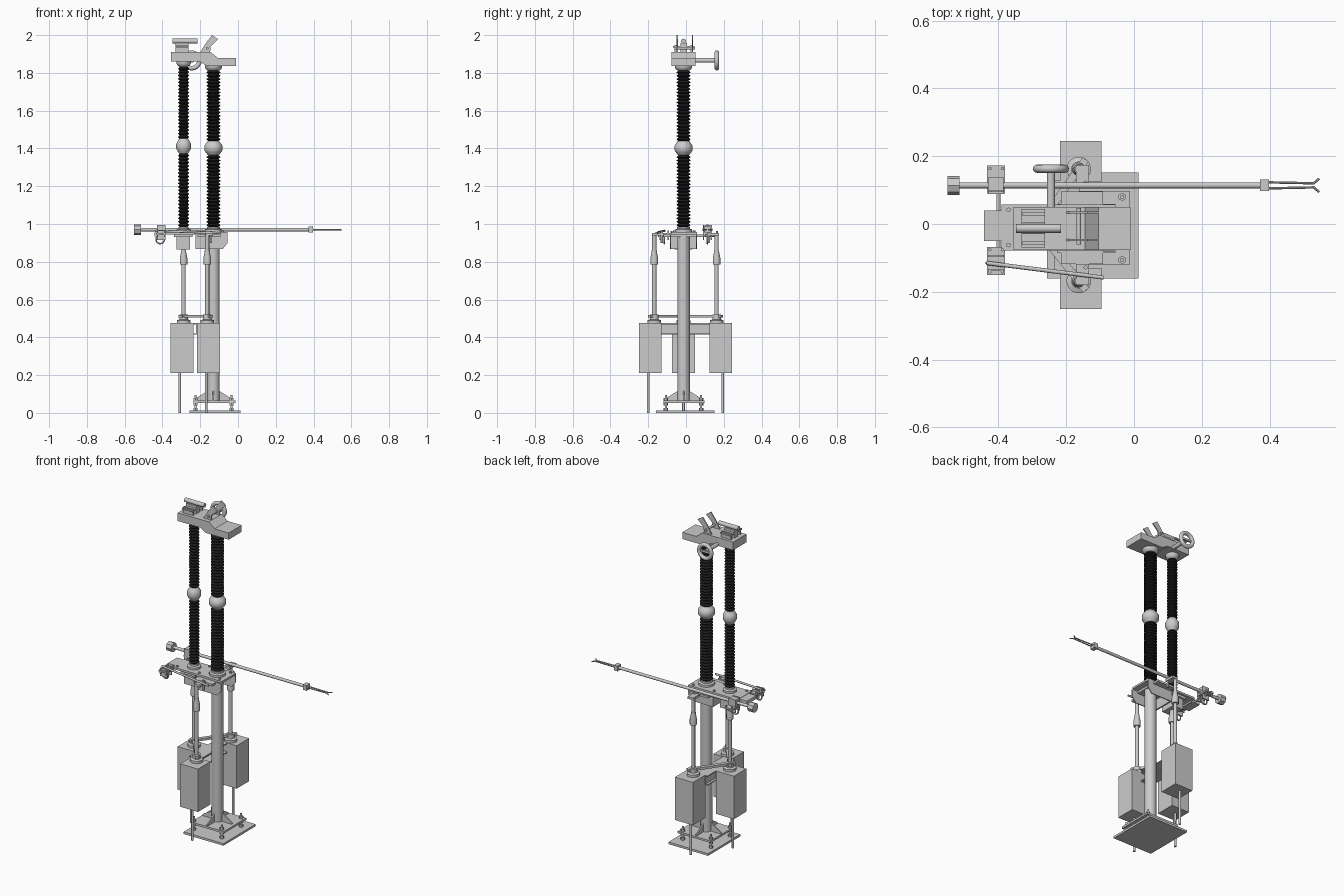
import bpy, bmesh
from math import pi, cos, sin
from mathutils import Vector

if "Cube" in bpy.data.objects:
    bpy.data.objects.remove(bpy.data.objects["Cube"])

YC = -0.013            # centre plane of the main stack
BX, SX = -0.13, -0.288  # main column and slim insulator positions

black = bpy.data.materials.new("black_rubber")
black.diffuse_color = (0.012, 0.012, 0.012, 1)
black.use_nodes = True
black.node_tree.nodes["Principled BSDF"].inputs["Base Color"].default_value = black.diffuse_color


def finish(name, bm, smooth=False, mat=None):
    bmesh.ops.recalc_face_normals(bm, faces=bm.faces)
    me = bpy.data.meshes.new(name)
    bm.to_mesh(me)
    bm.free()
    ob = bpy.data.objects.new(name, me)
    bpy.context.collection.objects.link(ob)
    if mat:
        me.materials.append(mat)
    if smooth:
        bpy.context.view_layer.objects.active = ob
        ob.select_set(True)
        bpy.ops.object.shade_smooth_by_angle(angle=0.6)
        ob.select_set(False)
    return ob


def box(name, x, y, z):
    """Box from (min, max) ranges."""
    bm = bmesh.new()
    bmesh.ops.create_cube(bm, size=1)
    for v in bm.verts:
        v.co = [r[0] + (c + 0.5) * (r[1] - r[0]) for c, r in zip(v.co, (x, y, z))]
    return finish(name, bm)


def rod(name, a, b, r, seg=16, r2=None):
    """Cylinder or cone between two points."""
    a, b = Vector(a), Vector(b)
    bm = bmesh.new()
    bmesh.ops.create_cone(bm, cap_ends=True, segments=seg, radius1=r,
                          radius2=r if r2 is None else r2, depth=(b - a).length)
    ob = finish(name, bm, seg > 8)
    ob.rotation_mode = 'QUATERNION'
    ob.rotation_quaternion = (b - a).to_track_quat('Z', 'Y')
    ob.location = (a + b) / 2
    return ob


def lathe(name, prof, x, y, seg=24, mat=None):
    """Closed solid of revolution from (radius, z) points."""
    bm = bmesh.new()
    rings = [[bm.verts.new((x + r * cos(2 * pi * i / seg), y + r * sin(2 * pi * i / seg), z))
              for i in range(seg)] for r, z in prof]
    for p, q in zip(rings, rings[1:]):
        for i in range(seg):
            j = (i + 1) % seg
            bm.faces.new((p[i], p[j], q[j], q[i]))
    bm.faces.new(rings[0])
    bm.faces.new(rings[-1])
    return finish(name, bm, True, mat)


def plate(name, pts, origin, u, w, t):
    """2D outline extruded by t along the normal of axes u and w, centred."""
    u, w, o = Vector(u), Vector(w), Vector(origin)
    n = u.cross(w).normalized() * t
    bm = bmesh.new()
    f = bm.faces.new([bm.verts.new(o + u * a + w * b - n / 2) for a, b in pts])
    ext = bmesh.ops.extrude_face_region(bm, geom=[f])
    bmesh.ops.translate(bm, vec=n, verts=[v for v in ext['geom'] if isinstance(v, bmesh.types.BMVert)])
    return finish(name, bm)


def ring(name, loc, R, r, rot, seg=32):
    bpy.ops.mesh.primitive_torus_add(major_segments=seg, minor_segments=12, location=loc,
                                     rotation=rot, major_radius=R, minor_radius=r)
    bpy.context.object.name = name
    bpy.ops.object.shade_smooth()


# Base plate, levelling flange, anchor studs, gussets and column
box("base_plate", (-0.256, 0.013), (-0.16, 0.152), (0, 0.013))
box("levelling_flange", (-0.235, -0.012), (-0.12, 0.098), (0.053, 0.065))
for sx in (-1, 1):
    for sy in (-1, 1):
        x, y = BX + sx * 0.095, YC + sy * 0.093
        rod("anchor_stud", (x, y, 0.01), (x, y, 0.095), 0.006, 12)
        for z in (0.013, 0.039, 0.065):
            rod("anchor_nut", (x, y, z), (x, y, z + 0.014), 0.012, 6)
for i in range(4):
    a = i * pi / 2
    plate("column_gusset", [(0.028, 0.065), (0.1, 0.065), (0.1, 0.073), (0.028, 0.118)],
          (BX, YC, 0), (cos(a), sin(a), 0), (0, 0, 1), 0.008)
rod("column", (BX, YC, 0.06), (BX, YC, 0.94), 0.033, 32)

# Drive cabinets with conduits, rods, couplings and link bars
drives = [("front", -0.157, -0.19, -0.168), ("rear", -0.157, 0.184, 0.162), ("left", -0.297, YC, YC)]
for side, x, y, ry in drives:
    box(side + "_cabinet", (x - 0.061, x + 0.061), (y - 0.06, y + 0.06), (0.212, 0.475))
    cy = y - 0.01 if y < -0.1 else y + 0.01 if y > 0.1 else y
    rod(side + "_conduit", (x - 0.012, cy, 0), (x - 0.012, cy, 0.22), 0.007, 12)
    rx = SX if side == "left" else -0.163
    top = 0.87 if side == "left" else 0.95
    lathe(side + "_bearing", [(0.036, 0.475), (0.036, 0.49), (0.022, 0.495), (0.022, 0.52)], rx, ry)
    rod(side + "_drive_rod", (rx, ry, 0.48), (rx, ry, top), 0.011)
    lathe(side + "_coupling", [(0.02, 0.785), (0.02, 0.82), (0.014, 0.85), (0.014, 0.86)], rx, ry, 12)
    if side != "left":
        s = 1 if ry > 0 else -1
        d = Vector((rx - SX, ry - YC, 0)).normalized()
        L = Vector((rx - SX, ry - YC, 0)).length
        plate(side + "_link_bar", [(-0.03, 0.504), (L + 0.035, 0.504), (L + 0.035, 0.518), (-0.03, 0.518)],
              (SX, YC, 0), d, (0, 0, 1), 0.022)
        # Crank at the head of the rod
        box(side + "_crank", (rx - 0.008, rx + 0.03), tuple(sorted((ry + s * 0.012, ry - s * 0.05))), (0.938, 0.952))
        rod(side + "_crank_pin", (rx + 0.02, ry - s * 0.04, 0.9), (rx + 0.02, ry - s * 0.04, 0.962), 0.006, 12)
box("cabinet_bracket_web", (-0.222, -0.216), (-0.135, 0.128), (0.415, 0.475))
for z in (0.415, 0.469):
    box("cabinet_bracket_lip", (-0.236, -0.16), (-0.135, 0.128), (z, z + 0.006))

# Top platform with brackets below
box("platform", (-0.39, -0.055), (-0.078, 0.058), (0.945, 0.957))
box("cross_plate", (-0.215, -0.092), (-0.118, 0.096), (0.932, 0.945))
box("left_gearbox", (-0.325, -0.255), (-0.06, 0.035), (0.865, 0.93))
box("gearbox_mount", (-0.34, -0.24), (-0.07, 0.045), (0.93, 0.945))
for y in (-0.085, 0.053):
    plate("platform_side_bracket", [(-0.225, 0.868), (-0.08, 0.868), (-0.055, 0.9), (-0.055, 0.945), (-0.225, 0.945)],
          (0, y + 0.003, 0), (1, 0, 0), (0, 0, 1), 0.006)
box("platform_cross_bracket", (-0.225, -0.215), (-0.085, 0.056), (0.868, 0.945))
for x in (-0.37, -0.22, -0.08):
    for y in (-0.062, 0.042):
        rod("platform_bolt", (x, y, 0.955), (x, y, 0.965), 0.007, 6)


# Ribbed insulator stacks
def ribs(name, x, r, z0, z1):
    n = round((z1 - z0) / 0.018)
    p = (z1 - z0) / n
    prof = []
    for i in range(n):
        z = z0 + i * p
        prof += [(r * 0.72, z), (r, z + p * 0.4), (r, z + p * 0.5)]
    lathe(name, prof + [(r * 0.72, z1)], x, YC, 24, black)


def ball(name, x, r, z, h):
    lathe(name, [(r * 0.6, z - h), (r * 0.85, z - h * 0.6), (r, z - h * 0.3), (r, z + h * 0.3),
                 (r * 0.85, z + h * 0.6), (r * 0.6, z + h)], x, YC, 32)


for name, x, r, zb, zt, m, h, br in (("main", BX, 0.037, 0.985, 1.812, 1.402, 0.038, 0.048),
                                     ("slim", SX, 0.029, 0.985, 1.832, 1.412, 0.04, 0.039)):
    lathe(name + "_base_flange", [(r + 0.009, 0.957), (r + 0.009, 0.97), (r - 0.002, 0.975), (r - 0.002, zb)], x, YC)
    ribs(name + "_lower_insulator", x, r, zb, m - h)
    ball(name + "_joint", x, br, m, h)
    ribs(name + "_upper_insulator", x, r, m + h, zt)
    lathe(name + "_top_cap", [(r - 0.006, zt), (r + 0.004, zt + 0.008), (r + 0.009, zt + 0.018), (r + 0.009, zt + 0.032)], x, YC)

# Terminal head: left housing, sloped right housing, contact jaws
box("left_head_housing", (-0.355, -0.205), (-0.077, 0.05), (1.86, 1.91))
plate("right_head_housing", [(-0.165, 1.837), (-0.01, 1.837), (-0.01, 1.878), (-0.105, 1.878), (-0.145, 1.91),
                             (-0.205, 1.91), (-0.205, 1.862)], (0, YC, 0), (1, 0, 0), (0, 0, 1), 0.126)
for y in (-0.047, 0.034):
    plate("contact_jaw", [(-0.205, 1.9), (-0.15, 1.885), (-0.145, 1.94), (-0.105, 1.978), (-0.137, 2.0), (-0.172, 1.955)],
          (0, y, 0), (1, 0, 0), (0, 0, 1), 0.007)
rod("jaw_pin", (-0.163, -0.06, 1.93), (-0.163, 0.047, 1.93), 0.007, 12)
box("terminal_pedestal", (-0.332, -0.262), (-0.03, 0.004), (1.905, 1.958))
for y in (-0.06, 0.025):
    box("pedestal_rail", (-0.33, -0.262), (y, y + 0.009), (1.91, 1.948))
box("pedestal_cap", (-0.332, -0.262), (-0.07, 0.044), (1.935, 1.943))
rod("terminal_bar", (-0.348, YC, 1.968), (-0.215, YC, 1.968), 0.013)

# Shield ring on its stem
rod("shield_stem", (-0.245, 0.045, 1.866), (-0.245, 0.16, 1.866), 0.012)
ring("shield_ring", (-0.245, 0.163, 1.866), 0.041, 0.012, (pi / 2, 0, 0))
box("shield_spoke", (-0.283, -0.207), (0.158, 0.168), (1.86, 1.872))

# Hinge blocks beside the platform with loops underneath
for side, y0, y1, c in (("rear", 0.09, 0.172, 0.113), ("front", -0.15, -0.068, -0.115)):
    box(side + "_hinge_plate", (-0.433, -0.38), (y0, y1), (0.944, 0.952))
    for y in (c - 0.024, c + 0.017):
        box(side + "_hinge_cheek", (-0.43, -0.383), (y, y + 0.007), (0.915, 0.995 if c > 0 else 0.965))
    ring(side + "_hinge_loop", (-0.412, c, 0.918), 0.022, 0.004, (pi / 2, 0, 0), 20)
    for x in (-0.425, -0.388):
        for y in (y0 + 0.008, y1 - 0.008):
            rod(side + "_hinge_bolt", (x, y, 0.93), (x, y, 0.962), 0.005, 6)
box("hinge_shaft_cover", (-0.442, -0.385), (-0.05, 0.04), (0.935, 0.955))
rod("hinge_shaft", (-0.4, -0.14, 0.938), (-0.4, 0.16, 0.938), 0.006, 12)
rod("operating_link", (-0.435, -0.115, 0.964), (-0.09, -0.158, 0.952), 0.006, 12)

# Earthing arm with counterweight, clamps and forked tip
AY, AZ = 0.114, 0.97
rod("earthing_arm", (-0.53, AY, AZ), (0.39, AY, AZ), 0.009)
rod("counterweight", (-0.55, AY, AZ), (-0.514, AY, AZ), 0.028, 8)
box("arm_clamp", (-0.43, -0.385), (AY - 0.017, AY + 0.017), (AZ - 0.02, AZ + 0.022))
box("tip_clamp", (0.372, 0.398), (AY - 0.017, AY + 0.017), (AZ - 0.016, AZ + 0.016))
for s in (-1, 1):
    rod("fork_prong", (0.39, AY + s * 0.009, AZ), (0.532, AY + s * 0.006, AZ), 0.0035, 8)
    rod("fork_tip", (0.53, AY + s * 0.006, AZ), (0.546, AY + s * 0.02, AZ), 0.0035, 8)
